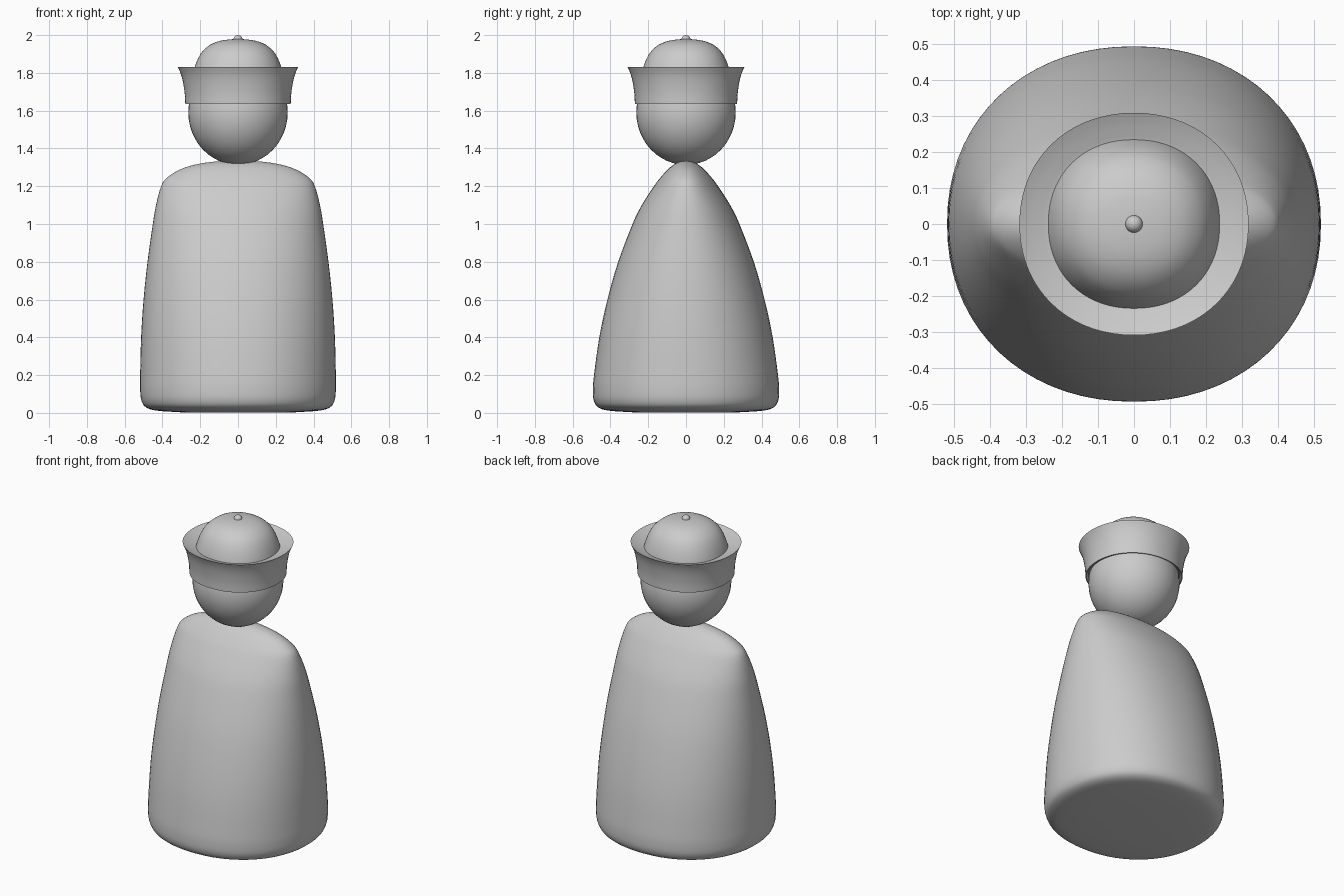
import bpy, bmesh, math
from mathutils import Vector

if "Cube" in bpy.data.objects:
    bpy.data.objects.remove(bpy.data.objects["Cube"])


def smooth_path(points, steps):
    """Catmull-Rom curve through the points."""
    pts = [Vector(p) for p in points]
    pts = [pts[0] * 2 - pts[1]] + pts + [pts[-1] * 2 - pts[-2]]
    out = []
    for a, b, c, d in zip(pts, pts[1:], pts[2:], pts[3:]):
        for i in range(steps):
            t = i / steps
            out.append(0.5 * (2 * b + (c - a) * t + (2 * a - 5 * b + 4 * c - d) * t * t
                              + (3 * b - a - 3 * c + d) * t ** 3))
    return out + [pts[-2]]


def loft(name, rings, power=2.0, segs=72, angle=40, cy=0.0):
    """Skin of oval rings, each given as (half width, half depth, height)."""
    bm = bmesh.new()
    loops = []
    for rx, ry, z in rings:
        loop = []
        for i in range(segs):
            a = 2 * math.pi * i / segs
            c, s = math.cos(a), math.sin(a)
            x = math.copysign(abs(c) ** (2 / power), c)
            y = math.copysign(abs(s) ** (2 / power), s)
            loop.append(bm.verts.new((rx * x, cy + ry * y, z)))
        loops.append(loop)
    for lo, hi in zip(loops, loops[1:]):
        for i in range(segs):
            j = (i + 1) % segs
            bm.faces.new((lo[i], lo[j], hi[j], hi[i]))
    bm.faces.new(loops[0][::-1])
    bm.faces.new(loops[-1])
    bmesh.ops.recalc_face_normals(bm, faces=bm.faces)
    mesh = bpy.data.meshes.new(name)
    bm.to_mesh(mesh)
    bm.free()
    ob = bpy.data.objects.new(name, mesh)
    bpy.context.collection.objects.link(ob)
    finish(ob, angle)
    return ob


def finish(ob, angle):
    bpy.ops.object.select_all(action='DESELECT')
    ob.select_set(True)
    bpy.context.view_layer.objects.active = ob
    bpy.ops.object.shade_smooth_by_angle(angle=math.radians(angle))


def ball(name, z, radii):
    bpy.ops.mesh.primitive_uv_sphere_add(segments=48, ring_count=24, location=(0, 0, z))
    ob = bpy.context.object
    ob.name = name
    ob.scale = radii
    finish(ob, 60)


# Body: oval base narrowing to a broad shoulder ridge
body = [(0.30, 0.28, 0.003), (0.43, 0.41, 0.012), (0.488, 0.465, 0.03), (0.511, 0.488, 0.065),
        (0.518, 0.493, 0.12), (0.518, 0.487, 0.20), (0.513, 0.459, 0.40), (0.500, 0.416, 0.60),
        (0.479, 0.359, 0.80), (0.451, 0.283, 1.00), (0.434, 0.234, 1.10), (0.407, 0.170, 1.20),
        (0.376, 0.136, 1.245), (0.304, 0.095, 1.29), (0.215, 0.061, 1.317),
        (0.115, 0.030, 1.331), (0.02, 0.005, 1.334)]
loft("body", smooth_path(body, 4), power=2.13, angle=60)

# Head
ball("head", 1.59, (0.263, 0.263, 0.277))

# Upturned hat brim: flared outside, shallow dished top
outer = [(0.279, 1.635), (0.282, 1.69), (0.291, 1.75), (0.303, 1.795), (0.318, 1.83)]
inner = [(0.316, 1.829), (0.290, 1.818), (0.262, 1.808), (0.236, 1.80), (0.20, 1.795)]
under = [(0.20, 0.20, 1.65), (0.262, 0.257, 1.645), (0.272, 0.266, 1.635)]
outer, inner = ([(r, r * 0.97, z) for r, z in path] for path in (outer, inner))
loft("hat_brim", under + smooth_path(outer, 4) + smooth_path(inner, 3), power=2.1)

# Rounded hat crown and its button
crown = [(0.240, 1.78), (0.238, 1.80), (0.228, 1.835), (0.212, 1.875), (0.187, 1.915),
         (0.147, 1.949), (0.097, 1.969), (0.045, 1.977), (0.006, 1.979)]
loft("hat_crown", smooth_path([(r, r * 0.985, z) for r, z in crown], 3), power=2.15, angle=60)
ball("hat_button", 1.976, (0.024, 0.024, 0.024))
